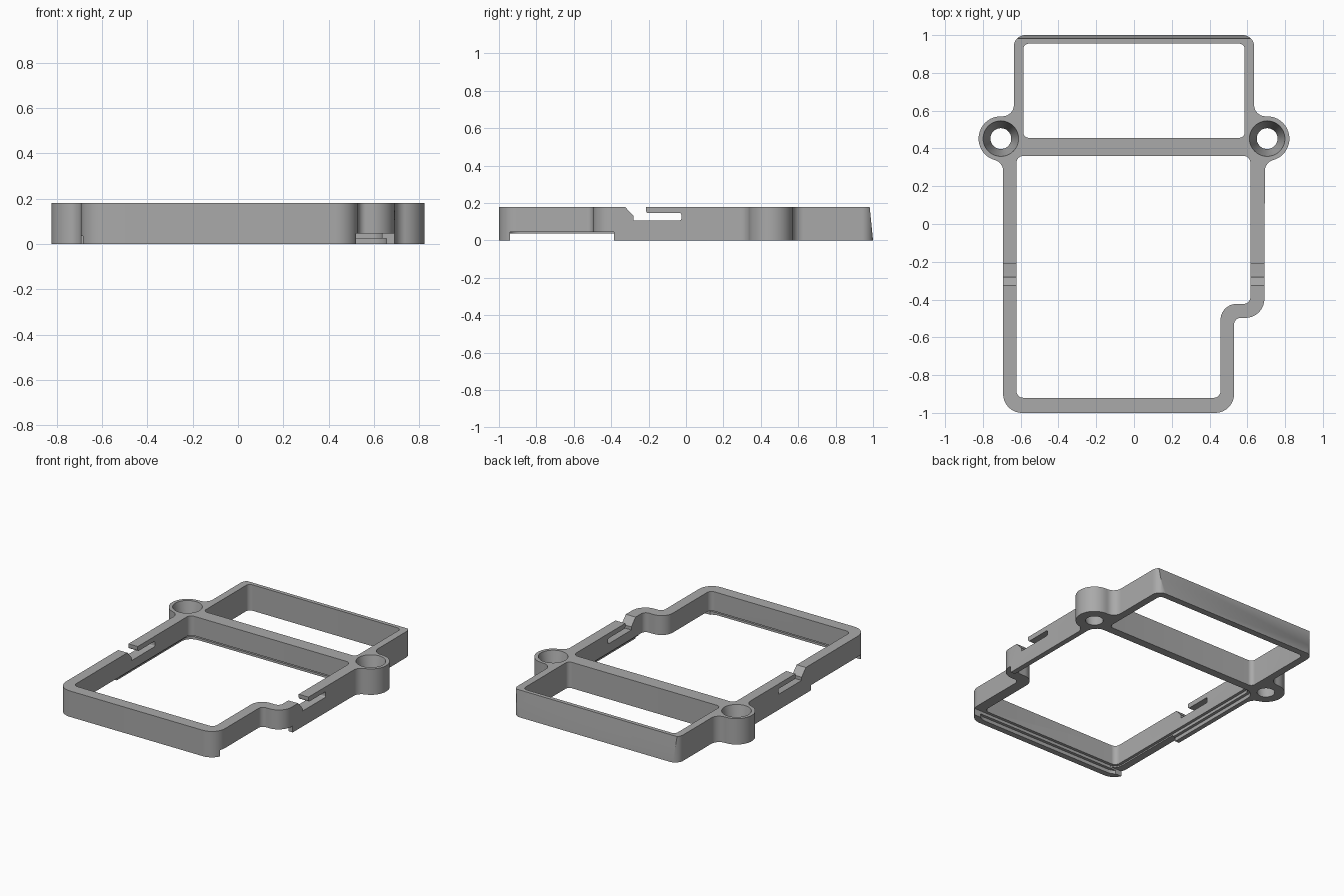
import bpy, bmesh, math
from mathutils import Vector, Matrix

HEIGHT = 0.18
BOSS_X, BOSS_Y = 0.705, 0.452

cube = bpy.data.objects.get("Cube")
if cube:
    bpy.data.objects.remove(cube, do_unlink=True)

grey = bpy.data.materials.new("plain grey")
grey.use_nodes = True
grey.diffuse_color = (0.4, 0.4, 0.4, 1)
grey.node_tree.nodes["Principled BSDF"].inputs["Base Color"].default_value = (0.4, 0.4, 0.4, 1)


def rounded(corners, steps=10):
    """Replace each (x, y, radius) corner by a tangent arc."""
    out = []
    for i, (x, y, r) in enumerate(corners):
        p = Vector((x, y))
        a = (Vector(corners[i - 1][:2]) - p).normalized()
        b = (Vector(corners[(i + 1) % len(corners)][:2]) - p).normalized()
        if r == 0:
            out.append(p)
            continue
        half = a.angle(b) / 2
        centre = p + (a + b).normalized() * r / math.sin(half)
        start = p + a * r / math.tan(half) - centre
        end = p + b * r / math.tan(half) - centre
        sweep = start.angle_signed(end)
        for k in range(steps + 1):
            out.append(centre + Matrix.Rotation(-sweep * k / steps, 2) @ start)
    return out


def prism(name, points, low, high, along_x=False):
    """Extrude a 2D outline upward, or along x for (y, z) outlines."""
    bm = bmesh.new()
    place = (lambda p: (low, p[0], p[1])) if along_x else (lambda p: (p[0], p[1], low))
    verts = [bm.verts.new(place(p)) for p in points]
    bmesh.ops.remove_doubles(bm, verts=verts, dist=0.0005)
    face = bm.faces.new([v for v in verts if v.is_valid])
    ext = bmesh.ops.extrude_face_region(bm, geom=[face])
    shift = (high - low, 0, 0) if along_x else (0, 0, high - low)
    bmesh.ops.translate(bm, vec=shift,
                        verts=[g for g in ext["geom"] if isinstance(g, bmesh.types.BMVert)])
    bmesh.ops.recalc_face_normals(bm, faces=bm.faces)
    return add(name, bm)


def add(name, bm):
    mesh = bpy.data.meshes.new(name)
    bm.to_mesh(mesh)
    bm.free()
    mesh.materials.append(grey)
    obj = bpy.data.objects.new(name, mesh)
    bpy.context.collection.objects.link(obj)
    return obj


def cut(body, cutter):
    mod = body.modifiers.new("cut", 'BOOLEAN')
    mod.operation = 'DIFFERENCE'
    mod.solver = 'EXACT'
    mod.object = cutter
    bpy.context.view_layer.objects.active = body
    bpy.ops.object.modifier_apply(modifier=mod.name)
    bpy.data.objects.remove(cutter, do_unlink=True)


# Outer outline: back corner, boss and its fillets on one side, then mirrored
side = [(0.636, 1.0, 0.06), (0.636, 0.57, 0.06), (0.823, 0.57, 0.118),
        (0.823, 0.363, 0.118), (0.693, 0.326, 0.06)]
front = [(0.69, -0.497, 0.1), (0.53, -0.497, 0.035), (0.53, -1, 0.1), (-0.693, -1, 0.1)]
outline = side + front + [(-x, y, r) for x, y, r in reversed(side)]
frame = prism("frame", rounded(outline), 0, HEIGHT)


# Windows: the front one has a stepped rebate around its lower edge
def front_window(grow):
    left, right, inner = -0.622 - grow, 0.616 + grow, 0.458 + grow
    top, jog, bottom = 0.36 + grow, -0.423 - grow, -0.92 - grow
    r = 0.035 + grow
    return rounded([(right, top, r), (right, jog, r), (inner, jog, 0.085 - grow),
                    (inner, bottom, r), (left, bottom, r), (left, top, r)])


cut(frame, prism("front_window", front_window(0), -0.1, 0.3))
cut(frame, prism("upper_rebate", front_window(0.02), -0.1, 0.045))
cut(frame, prism("lower_rebate", front_window(0.04), -0.1, 0.025))
back_window = [(x * 0.586, y, 0.03) for x, y in ((1, 0.955), (1, 0.456), (-1, 0.456), (-1, 0.955))]
cut(frame, prism("back_window", rounded(back_window), -0.1, 0.3))

# Tapered bores through the two bosses
for s in (-1, 1):
    bm = bmesh.new()
    bmesh.ops.create_cone(bm, cap_ends=True, segments=64, radius1=0.053, radius2=0.096,
                          depth=HEIGHT + 0.02,
                          matrix=Matrix.Translation((s * BOSS_X, BOSS_Y, HEIGHT / 2)))
    cut(frame, add("bore", bm))

# Clip slots across both side walls
slot = [(-0.345, 0.2, 0), (-0.28, 0.13, 0), (-0.28, 0.108, 0), (-0.025, 0.108, 0.008),
        (-0.025, 0.146, 0.008), (-0.213, 0.146, 0.012), (-0.213, 0.2, 0)]
cut(frame, prism("clip_slot", rounded(slot, 4), -1, 1, True))

# Low openings under the side walls
for low, high, top in ((-1, -0.5, 0.036), (0.4, 1, 0.045)):
    notch = [(-0.94, -0.1), (-0.385, -0.1), (-0.385, top), (-0.94, top)]
    cut(frame, prism("side_notch", notch, low, high, True))

# Back wall leans inward toward the top
cut(frame, prism("back_slope", [(1.0, 0), (0.982, HEIGHT), (0.98, 0.2), (1.1, 0.2), (1.1, 0)],
                 -1, 1, True))

bpy.ops.object.select_all(action='DESELECT')
frame.select_set(True)
bpy.context.view_layer.objects.active = frame
bpy.ops.object.shade_smooth_by_angle(angle=math.radians(30))
